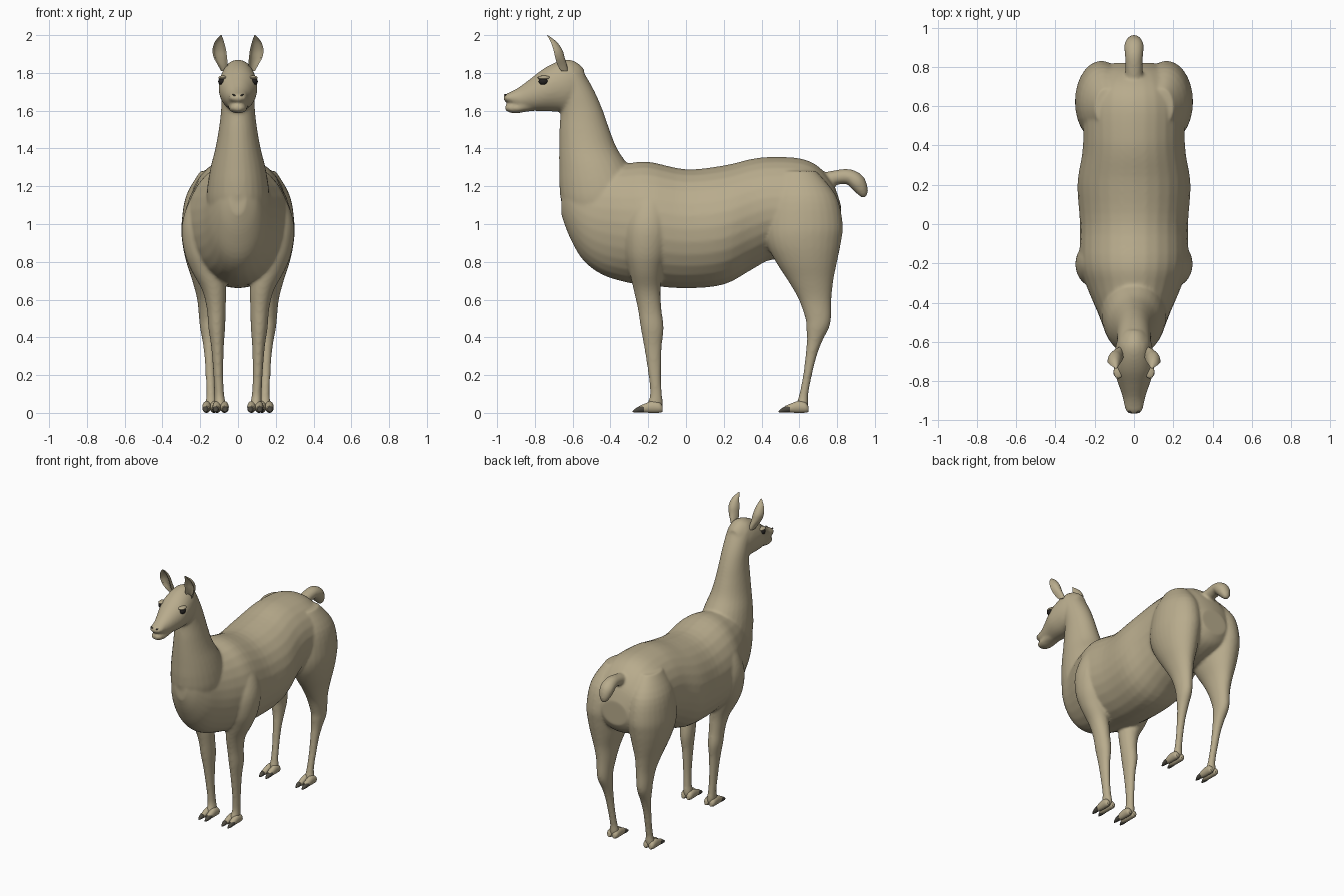
import bpy, bmesh, math
from mathutils import Vector

N = 28  # points in each round cross-section


def material(name, rgb):
    m = bpy.data.materials.new(name)
    m.diffuse_color = (*rgb, 1)
    return m


WOOL = material("tan wool", (0.48, 0.41, 0.265))
DARK = material("dark brown", (0.075, 0.068, 0.052))
BLACK = material("eye black", (0.018, 0.016, 0.015))


def spline(keys, steps):
    """Catmull-Rom interpolation of rows of numbers."""
    out = []
    for i in range(len(keys) - 1):
        p = [Vector(keys[max(0, min(len(keys) - 1, i + k))]) for k in (-1, 0, 1, 2)]
        for s in range(steps):
            t = s / steps
            out.append(0.5 * (2 * p[1] + (p[2] - p[0]) * t
                              + (2 * p[0] - 5 * p[1] + 4 * p[2] - p[3]) * t * t
                              + (3 * p[1] - p[0] - 3 * p[2] + p[3]) * t ** 3))
    return out + [Vector(keys[-1])]


def loft(bm, keys, ring, steps=4, dark=None):
    """Skin the rings made from each interpolated key row."""
    rings = [[bm.verts.new(c) for c in ring(k)] for k in spline(keys, steps)]
    faces = []
    for a, b in zip(rings, rings[1:]):
        n = len(a)
        for i in range(n):
            f = bm.faces.new((a[i], a[(i + 1) % n], b[(i + 1) % n], b[i]))
            f.material_index = 1 if dark and dark(i, n) else 0
            faces.append(f)
    faces += [bm.faces.new(rings[0]), bm.faces.new(rings[-1])]
    bmesh.ops.recalc_face_normals(bm, faces=faces)


def circle():
    return [(math.cos(2 * math.pi * i / N), math.sin(2 * math.pi * i / N)) for i in range(N)]


def along_y(x=0):
    # key: y, top z, bottom z, half width
    return lambda k: [(x + k[3] * c, k[0], (k[1] + k[2]) / 2 + (k[1] - k[2]) / 2 * s)
                      for c, s in circle()]


def along_z(side):
    # key: z, front y, back y, inner x, outer x
    return lambda k: [(side * ((k[3] + k[4]) / 2 + (k[4] - k[3]) / 2 * c),
                       (k[1] + k[2]) / 2 + (k[2] - k[1]) / 2 * s, k[0]) for c, s in circle()]


def finish(bm, name, mats, voxel=0):
    me = bpy.data.meshes.new(name)
    bm.to_mesh(me)
    bm.free()
    ob = bpy.data.objects.new(name, me)
    bpy.context.collection.objects.link(ob)
    bpy.ops.object.select_all(action='DESELECT')
    ob.select_set(True)
    bpy.context.view_layer.objects.active = ob
    if voxel:
        r = ob.modifiers.new("merge", 'REMESH')
        r.mode = 'VOXEL'
        r.voxel_size = voxel
        s = ob.modifiers.new("soften", 'SMOOTH')
        s.factor, s.iterations = 0.5, 8
        bpy.ops.object.convert(target='MESH')
    ob.data.materials.clear()
    for m in mats:
        ob.data.materials.append(m)
    bpy.ops.object.shade_smooth_by_angle(angle=math.radians(50 if not voxel else 80))
    return ob


# Body: torso, neck, head, jaw and legs fused into one smooth skin
bm = bmesh.new()
loft(bm, [(-.66, 1.2, 1.05, .04), (-.62, 1.28, .94, .10), (-.55, 1.3, .815, .145),
          (-.45, 1.31, .735, .185), (-.32, 1.32, .692, .24), (-.2, 1.33, .675, .275),
          (0, 1.29, .66, .275), (.2, 1.31, .68, .288), (.35, 1.345, .76, .265),
          (.45, 1.355, .81, .258), (.6, 1.348, .81, .26), (.7, 1.305, .83, .235),
          (.78, 1.21, .87, .18), (.82, 1.1, .93, .1)], along_y())
loft(bm, [(z, f, b, -w, w) for z, f, b, w in (
    (.9, -.58, -.2, .14), (1.1, -.655, -.23, .165), (1.2, -.67, -.25, .162),
    (1.3, -.672, -.30, .145), (1.4, -.672, -.365, .12), (1.5, -.67, -.405, .102),
    (1.6, -.665, -.44, .09), (1.7, -.68, -.483, .086), (1.8, -.70, -.54, .08),
    (1.85, -.69, -.58, .055))], along_z(1))
loft(bm, [(-.54, 1.82, 1.66, .05), (-.57, 1.85, 1.62, .075), (-.62, 1.871, 1.595, .093),
          (-.68, 1.86, 1.595, .101), (-.75, 1.825, 1.597, .1), (-.82, 1.772, 1.6, .078),
          (-.88, 1.727, 1.607, .058), (-.92, 1.704, 1.63, .05), (-.95, 1.69, 1.645, .042),
          (-.966, 1.678, 1.655, .022)], along_y())
loft(bm, [(-.8, 1.66, 1.6, .05), (-.86, 1.65, 1.592, .052), (-.9, 1.642, 1.585, .048),
          (-.94, 1.637, 1.592, .038), (-.957, 1.628, 1.604, .02)], along_y())
FRONT_LEG = [(1.22, -.24, -.14, .14, .2), (1.1, -.29, -.1, .1, .268), (.98, -.32, -.085, .1, .298),
             (.85, -.32, -.1, .085, .284), (.75, -.30, -.125, .072, .245),
             (.65, -.277, -.135, .063, .19), (.55, -.255, -.13, .065, .165),
             (.45, -.24, -.118, .068, .157), (.35, -.222, -.128, .075, .142),
             (.2, -.199, -.132, .078, .13), (.1, -.19, -.127, .073, .125),
             (.05, -.205, -.122, .065, .125), (.012, -.22, -.13, .06, .122)]
HIND_LEG = [(1.28, .5, .69, .08, .2), (1.15, .44, .795, .04, .275), (1.0, .415, .83, .03, .299),
            (.9, .425, .82, .04, .295), (.8, .475, .8, .06, .274), (.7, .54, .78, .088, .242),
            (.6, .597, .77, .102, .216), (.5, .632, .768, .112, .206), (.45, .637, .757, .115, .201),
            (.38, .64, .722, .118, .188), (.3, .632, .692, .122, .178), (.2, .62, .667, .122, .172),
            (.1, .6, .648, .118, .168), (.05, .585, .648, .112, .174), (.012, .57, .64, .11, .176)]
for side in (1, -1):
    loft(bm, FRONT_LEG, along_z(side))
    loft(bm, HIND_LEG, along_z(side))
# Tail: tube along a hooked path; key: y, z, radius, direction angle
loft(bm, [(.72, 1.23, .04, 0.3), (.8, 1.247, .039, .2), (.86, 1.25, .041, -.1), (.905, 1.222, .045, -.85),
          (.932, 1.175, .033, -1.2), (.945, 1.142, .014, -1.3)],
     lambda k: [(1.12 * k[2] * c, k[0] - math.sin(k[3]) * k[2] * s, k[1] + math.cos(k[3]) * k[2] * s)
                for c, s in circle()])
finish(bm, "body", [WOOL], voxel=0.009)


# Ears: crescent cross-sections with dark hollow; key: z, front y, x, half width, depth
def ear_ring(side):
    def ring(k):
        z, y, x, w, d = k
        arc = [math.pi * i / 10 for i in range(11)]
        back = [(side * (x + w * math.cos(t)), y + d * math.sin(t), z) for t in arc]
        hollow = [(side * (x + .8 * w * math.cos(t)), y + .004 + .4 * d * math.sin(t), z)
                  for t in reversed(arc)]
        return back + hollow
    return ring


for side, label in ((1, "left"), (-1, "right")):
    bm = bmesh.new()
    loft(bm, [(1.81, -.66, .07, .02, .035), (1.84, -.68, .08, .026, .05), (1.88, -.692, .093, .035, .05),
              (1.92, -.701, .099, .036, .047), (1.96, -.714, .099, .026, .033),
              (1.985, -.727, .094, .013, .016), (2.0, -.736, .09, .003, .004)],
         ear_ring(side), dark=lambda i, n: n // 2 <= i < n - 1)
    finish(bm, label + "_ear", [WOOL, DARK])


def ball(name, loc, size, mat):
    bpy.ops.mesh.primitive_uv_sphere_add(segments=20, ring_count=12, radius=1, location=loc)
    ob = bpy.context.object
    ob.name, ob.scale = name, size
    ob.data.materials.append(mat)
    bpy.ops.object.shade_smooth()
    return ob


# Eyes, brows and nostrils
for side, label in ((1, "left"), (-1, "right")):
    ball(label + "_eye", (side * .085, -.755, 1.755), (.02, .025, .02), BLACK)
    ball(label + "_brow", (side * .08, -.752, 1.775), (.024, .034, .011), WOOL)
    n = ball(label + "_nostril", (side * .021, -.957, 1.682), (.011, .006, .004), DARK)
    n.rotation_euler = (0, -side * .5, 0)

# Feet: two toes each, with dark claws
for leg, cx, dy in (("front", .092, 0), ("hind", .146, .772)):
    for side, label in ((1, "left"), (-1, "right")):
        toes, claws = bmesh.new(), bmesh.new()
        for t in (-1, 1):
            x = side * (cx + t * .02)
            loft(toes, [(dy - .124, .035, .006, .012), (dy - .14, .055, .001, .022),
                        (dy - .18, .062, 0, .023), (dy - .22, .048, .002, .021),
                        (dy - .248, .036, .006, .014)], along_y(x))
            loft(claws, [(dy - .222, .04, .004, .017), (dy - .25, .033, .002, .0155),
                         (dy - .27, .021, .002, .01), (dy - .282, .01, .004, .003)],
                 along_y(x + side * t * .005))
        finish(toes, f"{label}_{leg}_toes", [WOOL])
        finish(claws, f"{label}_{leg}_claws", [DARK])
